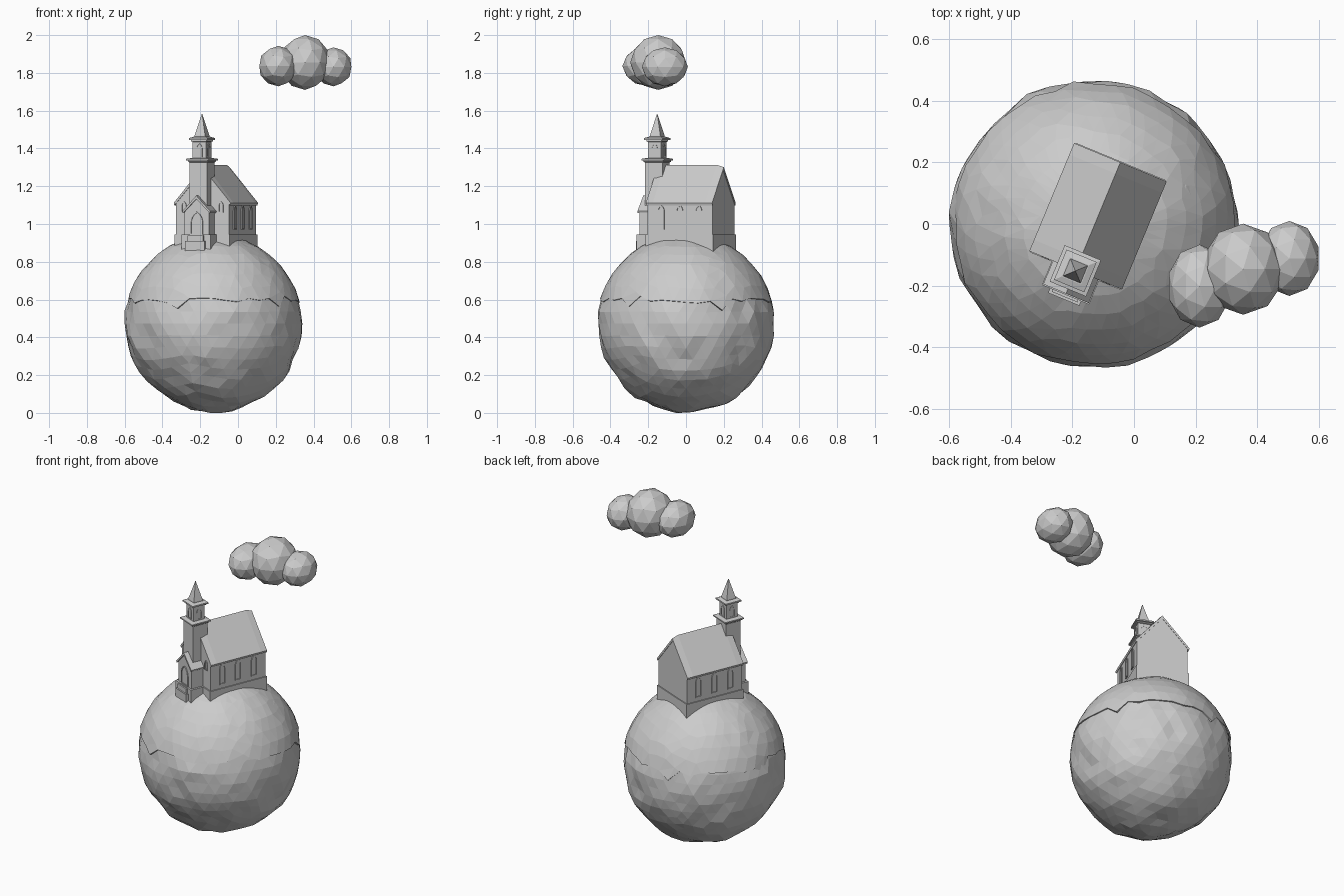
import bpy, bmesh, math, random
from mathutils import Matrix, Vector, noise

if "Cube" in bpy.data.objects:
    bpy.data.objects.remove(bpy.data.objects["Cube"])

random.seed(4)
CENTRE = Vector((-0.13, 0, 0.472))
CHURCH = Matrix.Translation((-0.117, 0.025, 0)) @ Matrix.Rotation(math.radians(-22.5), 4, 'Z')


def finish(name, bm, matrix=Matrix()):
    bmesh.ops.recalc_face_normals(bm, faces=bm.faces)
    mesh = bpy.data.meshes.new(name)
    bm.to_mesh(mesh)
    bm.free()
    ob = bpy.data.objects.new(name, mesh)
    ob.matrix_world = matrix
    bpy.context.collection.objects.link(ob)
    return ob


def loft(name, sections, matrix=CHURCH):
    """Skin a list of equal-length loops and cap both ends."""
    bm = bmesh.new()
    loops = [[bm.verts.new(p) for p in s] for s in sections]
    n = len(loops[0])
    for a, b in zip(loops, loops[1:]):
        for i in range(n):
            bm.faces.new((a[i], a[(i + 1) % n], b[(i + 1) % n], b[i]))
    bm.faces.new(loops[0])
    bm.faces.new(loops[-1])
    return finish(name, bm, matrix)


def prism(name, profile, y0, y1):
    return loft(name, [[(x, y, z) for x, z in profile] for y in (y0, y1)])


def box(name, hw, y0, y1, z0, z1):
    return prism(name, [(-hw, z0), (hw, z0), (hw, z1), (-hw, z1)], y0, y1)


def square_stack(name, y, rings):
    """Square tower shape from (half width, z) pairs."""
    return loft(name, [[(sx * w, y + sy * w, z) for sx, sy in
                        ((-1, -1), (1, -1), (1, 1), (-1, 1))] for w, z in rings])


def roof(name, hw, eave, ridge, t, stations):
    """Chevron roof; stations are (y, drop of ridge)."""
    loft(name, [[(-hw, y, eave), (0, y, ridge - d), (hw, y, eave),
                 (hw - t * .3, y, eave - t), (0, y, ridge - d - t * 1.5),
                 (-hw + t * .3, y, eave - t)] for y, d in stations])


def arch(w, h, y, z):
    pts = [(-w, 0), (w, 0), (w, h - 1.5 * w), (.8 * w, h - .8 * w), (.45 * w, h - .3 * w),
           (0, h), (-.45 * w, h - .3 * w), (-.8 * w, h - .8 * w), (-w, h - 1.5 * w)]
    return [(x, y, z + q) for x, q in pts]


def window(name, origin, turn, w, h, rim=.006, out=.005):
    """Pointed window with raised frame; faces local -y, then turned about z."""
    m = CHURCH @ Matrix.Translation(origin) @ Matrix.Rotation(math.radians(turn), 4, 'Z')
    loft(name, [arch(w, h, .006, 0), arch(w, h, -out, 0),
                arch(w - rim, h - 2.2 * rim, -out, rim),
                arch(w - rim, h - 2.2 * rim, -.001, rim)], m)


# Rocky planet
bm = bmesh.new()
bmesh.ops.create_icosphere(bm, subdivisions=4, radius=1)
for v in bm.verts:
    d = v.co.normalized()
    rough = .016 if d.z < .2 else .004
    r = .466 + rough * noise.noise(d * 3.2) + rough * .6 * noise.noise(d * 7)
    v.co = CENTRE + d * r
low = min(v.co.z for v in bm.verts)
for v in bm.verts:
    if v.co.z < .1:
        v.co.z -= low * (1 - v.co.z / .1) if low < .1 else 0
finish("planet_rock", bm)

# Ground cap with ragged overhanging rim
SEG = 44
rim = [math.radians(15 + random.uniform(-2, 2)) for _ in range(SEG)]
for i in range(3, SEG, 9):
    rim[i] -= math.radians(5)
    rim[(i + 1) % SEG] += math.radians(3)


def polar(i, lat, r):
    a = math.tau * i / SEG
    return Vector((math.cos(a) * math.cos(lat), math.sin(a) * math.cos(lat), math.sin(lat))) * r


sections = [[CENTRE + polar(i, rim[i], .455) for i in range(SEG)]]
for k in range(9):
    ring = []
    for i in range(SEG):
        lat = rim[i] + (math.radians(87) - rim[i]) * k / 8
        p = polar(i + .5 * (k % 2), lat, 1)
        ring.append(CENTRE + p * (.472 + .006 * noise.noise(p * 5)))
    sections.append(ring)
cap = loft("ground_cap", sections, Matrix())
bm = bmesh.new()
bm.from_mesh(cap.data)
bmesh.ops.triangulate(bm, faces=[f for f in bm.faces if len(f.verts) == 4])
bm.to_mesh(cap.data)
bm.free()

# Clouds
for i, (pos, size) in enumerate([((.355, -.147, 1.855), (.135, .148, .145)),
                                 ((.505, -.112, 1.832), (.1, .122, .103)),
                                 ((.213, -.202, 1.836), (.105, .135, .107))]):
    bm = bmesh.new()
    bmesh.ops.create_icosphere(bm, subdivisions=2, radius=1)
    finish(f"cloud_puff_{i}", bm, Matrix.Translation(pos) @ Matrix.Diagonal((*size, 1)))

# Nave
box("nave_plinth", .158, -.193, .193, .83, .945)
prism("nave_walls", [(-.152, .93), (.152, .93), (.152, 1.11), (0, 1.295), (-.152, 1.11)], -.186, .187)
roof("nave_roof", .163, 1.112, 1.313, .013, [(-.19, .012), (-.15, 0), (.15, 0), (.19, .012)])
for side in (-1, 1):
    for y in (-.107, 0, .109):
        window("nave_window", (side * .152, y, .97), side * 90, .02, .13)
    window("front_window", (side * .106, -.186, 1.06), 0, .015, .06)

# Porch with steps and door
box("porch_plinth", .083, -.276, -.18, .84, .945)
prism("porch_walls", [(-.07, .93), (.07, .93), (.07, 1.07), (0, 1.135), (-.07, 1.07)], -.264, -.18)
roof("porch_roof", .08, 1.068, 1.15, .011, [(-.272, 0), (-.185, 0)])
box("lower_step", .055, -.292, -.26, .84, .91)
box("upper_step", .045, -.284, -.26, .84, .94)
window("porch_door", (0, -.264, .945), 0, .036, .12)

# Bell tower
TY = -.192
square_stack("tower_shaft", TY, [(.05, .9), (.05, 1.325), (.056, 1.33), (.056, 1.335),
                                 (.064, 1.337), (.064, 1.345), (.04, 1.35)])
square_stack("belfry", TY, [(.038, 1.34), (.038, 1.435), (.044, 1.438), (.044, 1.444),
                            (.053, 1.446), (.053, 1.455), (.034, 1.462)])
square_stack("spire", TY, [(.031, 1.455), (.03, 1.468), (.001, 1.582)])
for k in range(4):
    a = math.radians(90 * k)
    window("belfry_opening", (.038 * math.sin(a), TY - .038 * math.cos(a), 1.355),
           90 * k, .018, .072, .005, .003)
